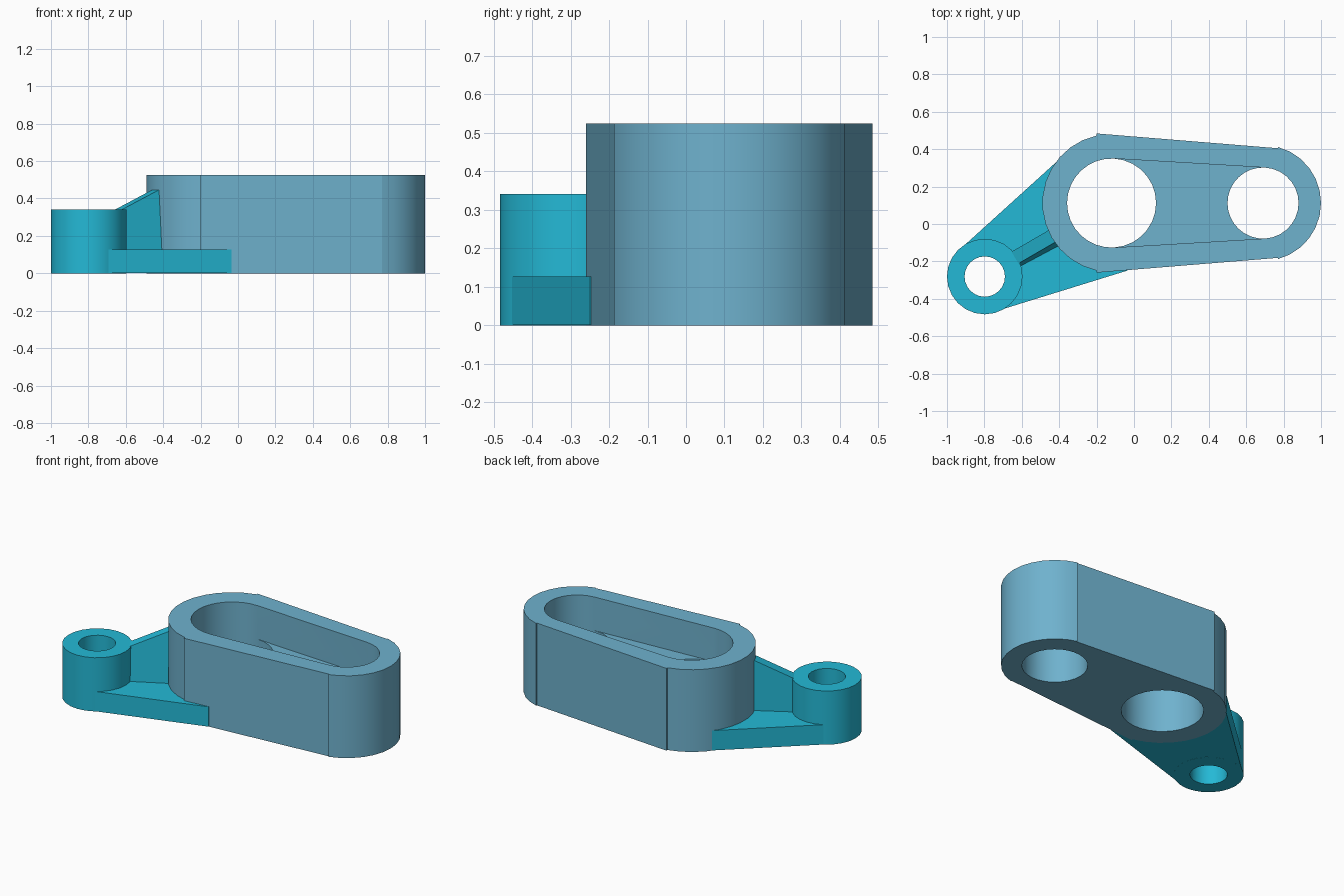
import bpy, bmesh
from math import sin, cos, acos, degrees, radians, hypot
from mathutils import Vector

if "Cube" in bpy.data.objects:
    bpy.data.objects.remove(bpy.data.objects["Cube"])


def material(name, rgb):
    m = bpy.data.materials.new(name)
    m.use_nodes = True
    m.diffuse_color = (*rgb, 1)
    m.node_tree.nodes["Principled BSDF"].inputs["Base Color"].default_value = (*rgb, 1)
    return m


SOFT_BLUE = material("soft blue", (0.159, 0.445, 0.617))
TEAL = material("teal", (0.0176, 0.485, 0.672))


def arc(c, r, a0, a1, step=12):
    """Points on a circle from angle a0 to a1 in degrees."""
    n = max(2, round(abs(a1 - a0) / step))
    return [(c[0] + r * cos(radians(a0 + (a1 - a0) * i / n)),
             c[1] + r * sin(radians(a0 + (a1 - a0) * i / n))) for i in range(n + 1)]


def circle(c, r, n=30):
    return arc(c, r, 0, 360, 360 / n)[:-1]


def wall(bm, loop, z0, z1):
    lo = [bm.verts.new((x, y, z0)) for x, y in loop]
    hi = [bm.verts.new((x, y, z1)) for x, y in loop]
    for i in range(len(loop)):
        j = (i + 1) % len(loop)
        bm.faces.new((lo[i], lo[j], hi[j], hi[i]))


def cap(bm, loops, z):
    """Flat face at height z: first loop is the outline, the rest are holes."""
    edges = []
    for loop in loops:
        vs = [bm.verts.new((x, y, z)) for x, y in loop]
        edges += [bm.edges.new((vs[i - 1], vs[i])) for i in range(len(vs))]
    bmesh.ops.triangle_fill(bm, edges=edges, use_beauty=True, normal=(0, 0, 1))


def finish(bm, name, mat):
    bmesh.ops.remove_doubles(bm, verts=bm.verts, dist=0.0002)
    bmesh.ops.recalc_face_normals(bm, faces=bm.faces)
    me = bpy.data.meshes.new(name)
    bm.to_mesh(me)
    bm.free()
    me.materials.append(mat)
    ob = bpy.data.objects.new(name, me)
    bpy.context.collection.objects.link(ob)
    bpy.ops.object.select_all(action="DESELECT")
    ob.select_set(True)
    bpy.context.view_layer.objects.active = ob
    bpy.ops.object.shade_smooth_by_angle(angle=radians(30))
    return ob


# Shared layout
BIG, SMALL, BOSS = (-0.12, 0.112), (0.69, 0.112), (-0.798, -0.281)
R_BIG, R_SMALL, R_BOSS = 0.37, 0.31, 0.202
BORE_BIG, BORE_SMALL, BORE_BOSS = 0.238, 0.19, 0.108
H_BODY, H_FLOOR, H_BOSS, H_WEB = 0.525, 0.311, 0.342, 0.127

# Housing: rounded body, pocket with two through bores
cy = BIG[1]
outer = (arc(BIG, R_BIG, 102.5, 257.5)
         + [(-0.2, cy - 0.372), (0.77, cy - 0.293)]
         + arc(SMALL, R_SMALL, -75, 75)
         + [(0.77, cy + 0.293), (-0.2, cy + 0.372)])
t = degrees(acos((BORE_BIG - BORE_SMALL) / (SMALL[0] - BIG[0])))
big_far, big_near = arc(BIG, BORE_BIG, t, 360 - t), arc(BIG, BORE_BIG, -t, t)
small_far, small_near = arc(SMALL, BORE_SMALL, -t, t), arc(SMALL, BORE_SMALL, t, 360 - t)
bores = [big_far + big_near[1:-1], small_far + small_near[1:-1]]
slot = big_far + small_far
pocket_floor = big_near[::-1] + small_near[::-1]

bm = bmesh.new()
cap(bm, [outer] + bores, 0)
wall(bm, outer, 0, H_BODY)
for bore in bores:
    wall(bm, bore, 0, H_FLOOR)
cap(bm, [pocket_floor], H_FLOOR)
wall(bm, slot, H_FLOOR, H_BODY)
cap(bm, [outer, slot], H_BODY)
finish(bm, "housing", SOFT_BLUE)

# Mounting boss: bored cylinder
bm = bmesh.new()
rings = [circle(BOSS, R_BOSS, 24), circle(BOSS, BORE_BOSS, 24)]
for ring in rings:
    wall(bm, ring, 0, H_BOSS)
for z in (0, H_BOSS):
    cap(bm, rings, z)
finish(bm, "mounting_boss", TEAL)

# Web: flat plate between boss and housing, following both round walls
web = (arc(BOSS, R_BOSS * 0.985, 124, -61)
       + [(-0.035, -0.249)]
       + arc(BIG, R_BIG * 0.985, 284, 140))
bm = bmesh.new()
wall(bm, web, 0.0005, H_WEB)
for z in (0.0005, H_WEB):
    cap(bm, [web], z)
finish(bm, "base_web", TEAL)

# Rib: sloping gusset on the line from boss to housing, front side leaning
along = (Vector(BIG) - Vector(BOSS)).normalized()
side = Vector((-along.y, along.x))
bm = bmesh.new()
ends = []
for u, top in ((0.16, 0.328), (0.46, 0.466)):
    lean = 0.08 * (top - 0.1)
    section = [(0.043, 0.1), (0.043, top), (-0.03, top), (-0.03 - lean, 0.1)]
    ends.append([bm.verts.new((*(Vector(BOSS) + along * u + side * s), z)) for s, z in section])
for i in range(4):
    j = (i + 1) % 4
    bm.faces.new((ends[0][i], ends[0][j], ends[1][j], ends[1][i]))
for end in ends:
    bm.faces.new(end)
finish(bm, "rib", TEAL)
